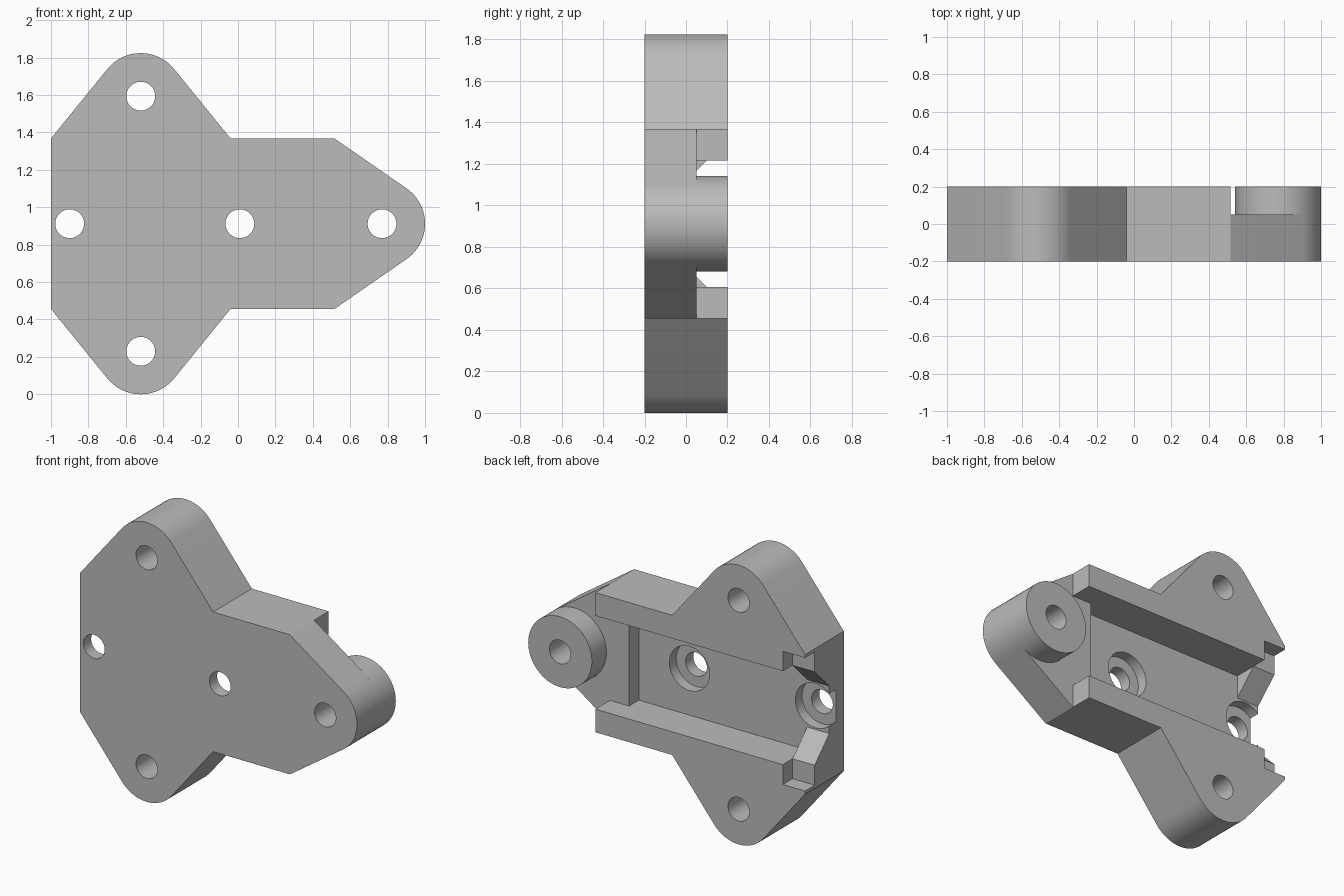
import bpy, bmesh, math
from mathutils import Vector, Matrix

old = bpy.data.objects.get("Cube")
if old:
    bpy.data.objects.remove(old, do_unlink=True)

MID = 0.912          # height of the symmetry plane
R = 0.23             # rounded lobe radius
HOLE, BORE = 0.077, 0.145
FRONT, FLOOR, SLAB, BACK = -0.2, -0.05, 0.05, 0.2
RAIL = 0.305         # channel half width

grey = bpy.data.materials.new("light grey")
grey.use_nodes = True
grey.diffuse_color = (0.5, 0.5, 0.5, 1)
grey.node_tree.nodes["Principled BSDF"].inputs["Base Color"].default_value = (0.5, 0.5, 0.5, 1)


def prism(name, points, axis, start, end):
    """Extrude a closed profile: (x, z) points along y, or (y, z) points along x."""
    bm = bmesh.new()
    place = (lambda a, b: (a, start, b)) if axis == "y" else (lambda a, b: (start, a, b))
    face = bm.faces.new([bm.verts.new(place(a, b)) for a, b in points])
    new = bmesh.ops.extrude_face_region(bm, geom=[face])["geom"]
    shift = Vector((0, end - start, 0)) if axis == "y" else Vector((end - start, 0, 0))
    bmesh.ops.translate(bm, vec=shift, verts=[g for g in new if isinstance(g, bmesh.types.BMVert)])
    bmesh.ops.recalc_face_normals(bm, faces=bm.faces)
    mesh = bpy.data.meshes.new(name)
    bm.to_mesh(mesh)
    bm.free()
    mesh.materials.append(grey)
    obj = bpy.data.objects.new(name, mesh)
    bpy.context.collection.objects.link(obj)
    return obj


def box(name, x0, x1, y0, half, y1=0.3):
    pts = [(x0, MID - half), (x1, MID - half), (x1, MID + half), (x0, MID + half)]
    return prism(name, pts, "y", y0, y1)


def disc(name, x, z, r, y0, y1, n=64):
    pts = [(x + r * math.cos(math.tau * i / n), z + r * math.sin(math.tau * i / n)) for i in range(n)]
    return prism(name, pts, "y", y0, y1)


def cut(obj, cutter):
    cutter.hide_render = True
    mod = obj.modifiers.new("cut", "BOOLEAN")
    mod.operation, mod.solver, mod.object = "DIFFERENCE", "EXACT", cutter
    bpy.context.view_layer.objects.active = obj
    bpy.ops.object.modifier_apply(modifier=mod.name)
    bpy.data.objects.remove(cutter, do_unlink=True)


def lobe(p, c, q, n=20):
    """Counter-clockwise arc around c, tangent to lines from p and to q."""
    def angle(pt, side):
        d = Vector(pt) - Vector(c)
        return math.atan2(d.y, d.x) + side * math.acos(R / d.length)
    a, b = angle(p, 1), angle(q, -1)
    while b < a:
        b += math.tau
    while b - a > math.tau:
        b -= math.tau
    return [(c[0] + R * math.cos(a + (b - a) * i / n), c[1] + R * math.sin(a + (b - a) * i / n))
            for i in range(n + 1)]


# Plate outline with three rounded lobes
top, low = MID + 0.456, MID - 0.456
lobes = {"right": (0.77, MID), "upper": (-0.52, 2 * MID - R), "lower": (-0.52, R)}
nose_low, nose_top = (0.515, low), (0.515, top)
neck_low, neck_top = (-0.04, low), (-0.04, top)
end_low, end_top = (-1, low), (-1, top)
outline = ([end_low] + lobe(end_low, lobes["lower"], neck_low) + [neck_low, nose_low]
           + lobe(nose_low, lobes["right"], nose_top) + [nose_top, neck_top]
           + lobe(neck_top, lobes["upper"], end_top) + [end_top])
body = prism("mounting_plate", outline, "y", FRONT, BACK)

# Lowered nose, channel and its shallow mouth
cut(body, box("nose_cutter", 0.515, 1.2, SLAB, 0.7))
cut(body, box("channel_cutter", -0.84, 0.376, FLOOR, RAIL))
cut(body, box("mouth_cutter", 0.3, 0.6, SLAB, RAIL))

# Sloped opening and shelf at the flat end
slope = [(FLOOR, MID - 0.155), (0.1, MID - RAIL), (0.3, MID - RAIL),
         (0.3, MID + RAIL), (0.1, MID + RAIL), (FLOOR, MID + 0.155)]
cut(body, prism("slope_cutter", slope, "x", -1.1, -0.5))
cut(body, box("shelf_cutter", -1.1, -0.84, 0.1, 0.435))

# Counterbored channel holes and plain lobe holes
for x in (-0.9, 0.01):
    cut(body, disc("bore_cutter", x, MID, BORE, -0.12, 0.1))
    cut(body, disc("hole_cutter", x, MID, HOLE, -0.3, 0.3))
for x, z in lobes.values():
    cut(body, disc("hole_cutter", x, z, HOLE, -0.3, 0.3))

# Round boss on the nose
boss = disc("nose_boss", *lobes["right"], R, SLAB, BACK)
cut(boss, disc("hole_cutter", *lobes["right"], HOLE, -0.3, 0.3))

for obj in (body, boss):
    bpy.ops.object.select_all(action="DESELECT")
    obj.select_set(True)
    bpy.context.view_layer.objects.active = obj
    bpy.ops.object.shade_smooth_by_angle(angle=math.radians(30))
